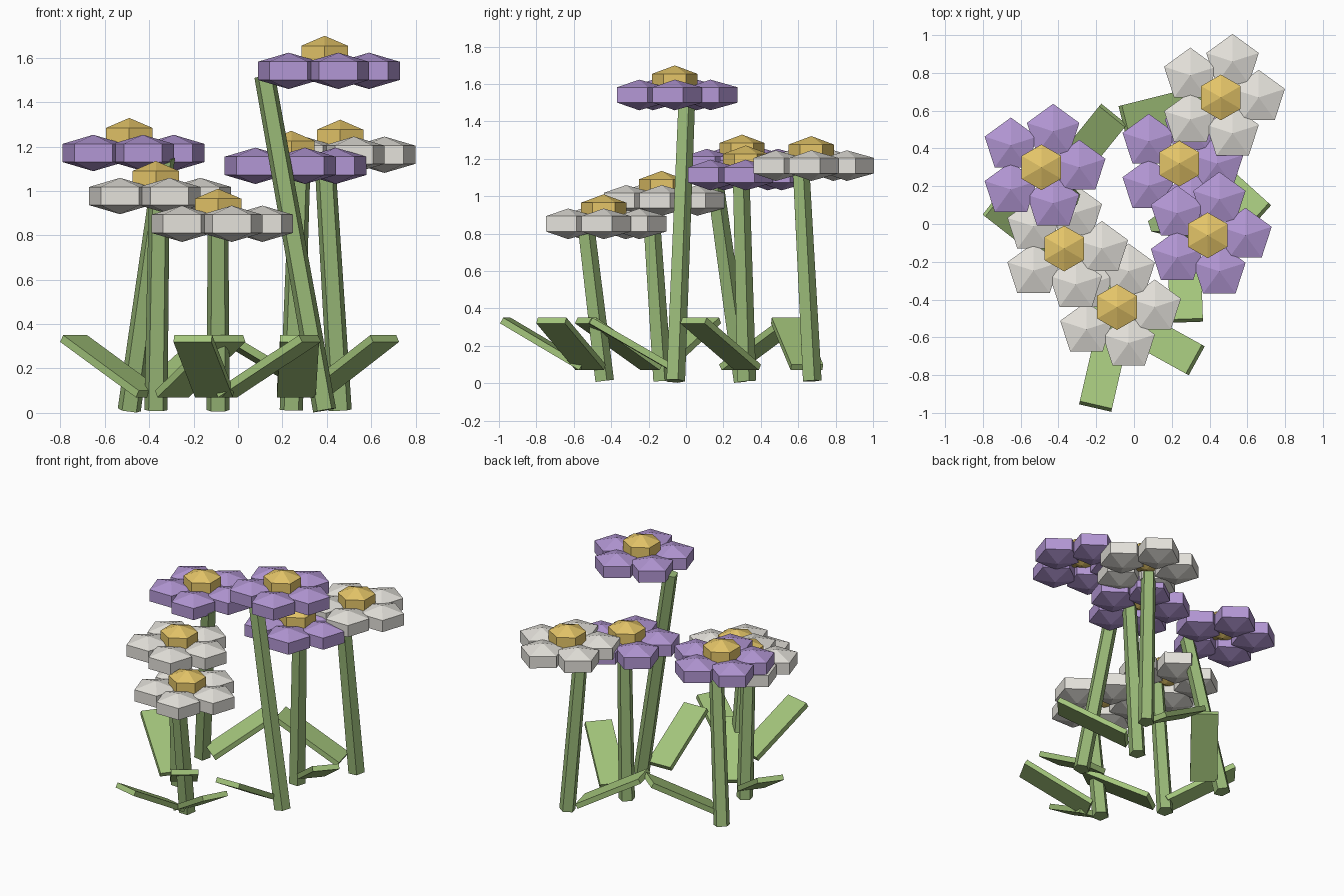
import bpy
from math import sin, cos, pi, radians
from mathutils import Vector, Matrix

if "Cube" in bpy.data.objects:
    bpy.data.objects.remove(bpy.data.objects["Cube"])


def material(name, rgb):
    m = bpy.data.materials.new(name)
    m.diffuse_color = (*rgb, 1)
    m.use_nodes = True
    m.node_tree.nodes["Principled BSDF"].inputs["Base Color"].default_value = m.diffuse_color
    return m


PURPLE = material("purple", (0.45, 0.31, 0.66))
WHITE = material("white", (0.78, 0.76, 0.71))
YELLOW = material("yellow", (0.78, 0.56, 0.14))
STEM = material("stem_green", (0.31, 0.47, 0.18))
LEAF = material("leaf_green", (0.37, 0.56, 0.20))


def make(name, verts, faces, mat):
    me = bpy.data.meshes.new(name)
    me.from_pydata([tuple(v) for v in verts], [], faces)
    me.materials.append(mat)
    ob = bpy.data.objects.new(name, me)
    bpy.context.collection.objects.link(ob)
    return ob


def ring(n, r, z):
    # polygon with one corner pointing to +y
    return [Vector((r * cos(pi / 2 + 2 * pi * i / n), r * sin(pi / 2 + 2 * pi * i / n), z))
            for i in range(n)]


def sides(n):
    return [(i, (i + 1) % n, n + (i + 1) % n, n + i) for i in range(n)]


def gem(n, r, h):
    # low-poly flattened ball: two rings and two tips
    v = ring(n, r, -h / 2) + ring(n, r, h / 2) + [Vector((0, 0, -h)), Vector((0, 0, h))]
    f = sides(n)
    for i in range(n):
        j = (i + 1) % n
        f += [(j, i, 2 * n), (n + i, n + j, 2 * n + 1)]
    return v, f


def petals(name, centre, mat):
    verts, faces = [], []
    pv, pf = gem(5, 0.146, 0.082)
    for k in range(5):
        a = 2 * pi * k / 5
        off = centre + Vector((0.2 * cos(a), 0.2 * sin(a), 0))
        base = len(verts)
        verts += [p + off for p in pv]
        faces += [tuple(i + base for i in f) for f in pf]
    make(name, verts, faces, mat)


def stem(name, x, y, length, lean):
    # tapered five-sided rod leaning from its base
    dx, dy = lean
    d = Vector((dx, dy, (length ** 2 - dx * dx - dy * dy) ** 0.5))
    q = Vector((0, 0, 1)).rotation_difference(d)
    v = ring(5, 0.055, 0) + ring(5, 0.049, length)
    f = sides(5) + [(4, 3, 2, 1, 0), (5, 6, 7, 8, 9)]
    make(name, [q @ p + Vector((x, y, 0.012)) for p in v], f, STEM)


def leaf(name, x, y, heading):
    # flat slab rising 30 degrees outwards
    m = (Matrix.Translation((x, y, 0.21)) @ Matrix.Rotation(radians(heading), 4, 'Z')
         @ Matrix.Rotation(radians(-30), 4, 'Y'))
    v = [m @ Vector((a * 0.25, b * 0.0875, c * 0.0175))
         for c in (-1, 1) for a, b in ((-1, -1), (1, -1), (1, 1), (-1, 1))]
    make(name, v, sides(4) + [(3, 2, 1, 0), (4, 5, 6, 7)], LEAF)


# flowers: x, y, petal height, petal colour, stem lean at the top
FLOWERS = [
    (-0.49, 0.30, 1.171, PURPLE, (0.16, -0.16)),
    (0.24, 0.32, 1.113, PURPLE, (0.04, -0.03)),
    (0.39, -0.06, 1.541, PURPLE, (-0.27, 0.06)),
    (0.46, 0.67, 1.163, WHITE, (-0.07, -0.06)),
    (-0.37, -0.13, 0.977, WHITE, (0.015, -0.065)),
    (-0.09, -0.44, 0.852, WHITE, (0.0, -0.10)),
]
for i, (x, y, z, mat, lean) in enumerate(FLOWERS, 1):
    petals(f"flower_petals_{i}", Vector((x, y, z)), mat)
    v, f = gem(6, 0.121, 0.09)
    make(f"flower_centre_{i}", [p + Vector((x, y, z + 0.068)) for p in v], f, YELLOW)
    stem(f"stem_{i}", x, y, z - 0.01, lean)

# leaves: centre x, y and heading in degrees
LEAVES = [
    (-0.247, 0.407, 51), (0.50, 0.185, -42), (0.27, -0.295, -88), (0.158, 0.594, 194),
    (-0.57, -0.02, 142), (-0.17, -0.36, -54), (-0.155, -0.755, -103), (0.135, -0.615, -29),
]
for i, (x, y, a) in enumerate(LEAVES, 1):
    leaf(f"leaf_{i}", x, y, a)
